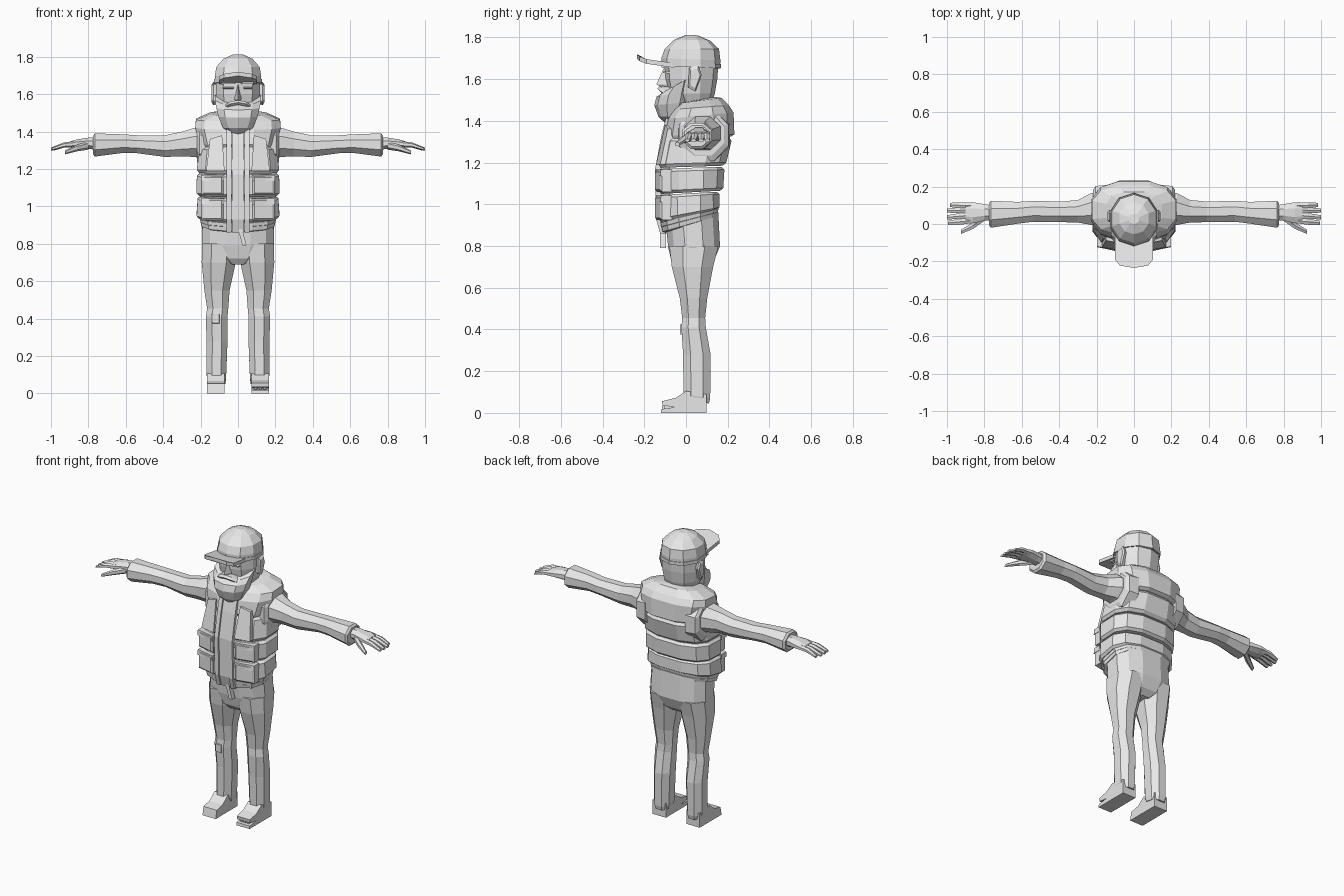
import bpy, bmesh, math

grey = bpy.data.materials.new("plain_grey")
grey.diffuse_color = (0.8, 0.8, 0.8, 1)


def finish(name, bm):
    bmesh.ops.recalc_face_normals(bm, faces=bm.faces)
    me = bpy.data.meshes.new(name)
    bm.to_mesh(me)
    bm.free()
    me.materials.append(grey)
    ob = bpy.data.objects.new(name, me)
    bpy.context.collection.objects.link(ob)
    return ob


def loft(name, rings):
    """Skin a list of equal-length point rings and cap both ends."""
    bm = bmesh.new()
    vs = [[bm.verts.new(p) for p in r] for r in rings]
    n = len(rings[0])
    for a, b in zip(vs, vs[1:]):
        for i in range(n):
            j = (i + 1) % n
            bm.faces.new((a[i], a[j], b[j], b[i]))
    bm.faces.new(vs[0])
    bm.faces.new(vs[-1])
    return finish(name, bm)


def unit_ring(n, p=2.0):
    """Superellipse corner points, scaled to reach exactly +-1."""
    pts = []
    for i in range(n):
        t = 2 * math.pi * (i + 0.5) / n
        c, s = math.cos(t), math.sin(t)
        pts.append((math.copysign(abs(c) ** (2 / p), c), math.copysign(abs(s) ** (2 / p), s)))
    mx = max(abs(q[0]) for q in pts)
    my = max(abs(q[1]) for q in pts)
    return [(a / mx, b / my) for a, b in pts]


def level(zf, zb, yf, yb, x0, x1, n=12, p=2.4):
    """Ring lying across z, sloping from front height zf to back height zb."""
    return [((x0 + x1) / 2 + c * (x1 - x0) / 2, (yf + yb) / 2 + s * (yb - yf) / 2,
             (zf + zb) / 2 + s * (zb - zf) / 2) for c, s in unit_ring(n, p)]


def limb(name, side, sections, n=8):
    """Limb along x from (x, y, z, half depth, half height) sections."""
    return loft(name, [[(side * x, y + c * ry, z + s * rz) for c, s in unit_ring(n)]
                       for x, y, z, ry, rz in sections])


def plate(name, outline, x0, x1):
    """Side outline in (y, z) extruded from x0 to x1."""
    return loft(name, [[(x, y, z) for y, z in outline] for x in (x0, x1)])


def block(name, x0, x1, y0, y1, z0, z1, taper=0.0):
    """Box whose front face is inset by taper."""
    t = taper
    return loft(name, [[(x0, y1, z0), (x1, y1, z0), (x1, y1, z1), (x0, y1, z1)],
                       [(x0 + t, y0, z0 + t), (x1 - t, y0, z0 + t),
                        (x1 - t, y0, z1 - t), (x0 + t, y0, z1 - t)]])


# Padded vest: stacked bands with pinched seams, (zf, zb, yf, yb, half width)
bands = [
    ((.865, .94, -.112, .150, .195), (.895, .965, -.118, .155, .200)),
    ((.890, .96, -.118, .152, .200), (.915, .985, -.122, .157, .205)),
    ((.915, .975, -.132, .162, .222), (1.045, 1.06, -.134, .160, .215)),
    ((1.05, 1.065, -.130, .178, .222), (1.17, 1.18, -.134, .185, .220)),
    ((1.175, 1.185, -.134, .190, .222), (1.32, 1.32, -.105, .222, .205)),
]
for k, (lo, hi) in enumerate(bands):
    e = 0.014
    zs = [0, .12, .88, 1]
    rings = []
    for u in zs:
        zf, zb, yf, yb, w = [a + (b - a) * u for a, b in zip(lo, hi)]
        d = e if u in (0, 1) else 0
        rings.append(level(zf, zb, yf + d, yb - d, -w + d, w - d, 12, 2.7))
    loft(f"vest_band_{k + 1}", rings)

# Shoulder yoke
yoke = [(1.31, 1.325, -.09, .215, .195), (1.33, 1.335, -.10, .232, .205), (1.41, 1.44, -.085, .228, .228),
        (1.455, 1.475, -.055, .205, .225), (1.485, 1.51, -.03, .170, .150), (1.49, 1.515, .0, .14, .09)]
loft("vest_shoulders", [level(a, b, c, d, -w, w, 12, 2.7) for a, b, c, d, w in yoke])

# Shirt front, zip edges and hanging belt end
front = [(-.114, .86), (-.134, .93), (-.138, 1.17), (-.108, 1.33), (-.085, 1.42)]


def front_strip(name, x0, x1, out, depth=.06):
    plate(name, [(y - out, z) for y, z in front] + [(y + depth, z) for y, z in front[::-1]], x0, x1)


front_strip("shirt_front", -.033, .033, .004)
for s, tag in ((-1, "left"), (1, "right")):
    front_strip(f"vest_edge_{tag}", s * .036, s * .062, .010)
loft("belt_end", [[(x, y, z) for x, y in ((a, -.125), (a + .022, -.125), (a + .022, -.095), (a, -.095))]
                  for a, z in ((0.0, .88), (.024, .79))])

# Trousers seat
seat = [(.69, .70, -.045, .10, .07), (.72, .73, -.068, .135, .15), (.79, .80, -.085, .163, .193),
        (.92, .96, -.098, .155, .190)]
loft("trouser_seat", [level(a, b, c, d, -w, w, 12, 2.5) for a, b, c, d, w in seat])

for s, tag in ((-1, "left"), (1, "right")):
    # Trouser leg: (z, front, back, inner, outer)
    leg = [(.065, 0, .11, .068, .160), (.09, -.012, .116, .064, .167), (.28, -.014, .118, .056, .168),
           (.41, -.022, .095, .056, .172), (.455, -.018, .092, .052, .165), (.55, -.03, .102, .045, .180),
           (.70, -.068, .130, .012, .194), (.80, -.080, .155, .004, .192)]
    loft(f"trouser_leg_{tag}", [level(z, z - (.02 if z < .1 else 0), f, b, s * i, s * o, 8, 2.2)
                                for z, f, b, i, o in leg])
    # Shoe, the right one with an open sole at the toe
    x0, x1 = s * .072, s * .165
    if s < 0:
        plate("shoe_left", [(-.12, 0), (.098, 0), (.098, .09), (0, .105), (-.05, .065), (-.11, .052)], x0, x1)
    else:
        plate("shoe_right", [(-.12, 0), (.098, 0), (.098, .09), (0, .105), (-.05, .072), (-.115, .056),
                             (-.112, .035), (-.05, .028), (-.118, .018)], x0, x1)
        for k in range(3):
            block(f"toe_{k + 1}", .085 + k * .024, .105 + k * .024, -.105, -.04, .018, .036, .004)

    # Armhole pad, sleeve and cuff
    limb(f"armhole_pad_{tag}", s, [(.14, .085, 1.33, .125, .13), (.205, .085, 1.33, .118, .122),
                                   (.218, .085, 1.335, .098, .10)])
    limb(f"sleeve_{tag}", s, [(.17, .08, 1.335, .09, .09), (.23, .08, 1.342, .085, .078),
                              (.30, .068, 1.333, .06, .066), (.39, .065, 1.322, .055, .058),
                              (.54, .068, 1.332, .056, .048), (.62, .060, 1.335, .058, .050),
                              (.765, .052, 1.328, .072, .062), (.775, .052, 1.328, .06, .05)])

    # Hand with four fanned fingers and a thumb
    limb(f"palm_{tag}", s, [(.74, .06, 1.335, .038, .034), (.80, .062, 1.337, .044, .030),
                            (.86, .060, 1.335, .056, .023), (.90, .062, 1.330, .052, .016)])
    for k, (ya, yb, tip) in enumerate(((.018, .006, .995), (.048, .036, 1.0), (.075, .072, 1.0), (.098, .102, .985))):
        limb(f"finger_{k + 1}_{tag}", s, [(.87, ya, 1.333, .014, .016), (.93, (ya + yb) / 2, 1.328, .016, .014),
                                          (tip, yb, 1.306, .011, .008)], 6)
    limb(f"thumb_{tag}", s, [(.80, .035, 1.325, .018, .022), (.86, -.008, 1.312, .018, .018),
                             (.925, -.042, 1.288, .011, .010)], 6)

    # Vest pockets and chest panels, with flaps
    for k, (z0, z1) in enumerate(((.925, 1.04), (1.06, 1.165))):
        loft(f"pocket_{k + 1}_{tag}", [
            [(s * (.078 + g), -.142 + d, z0 + g), (s * (.195 - g), -.118 + d, z0 + g),
             (s * (.195 - g), -.118 + d, z1 - g), (s * (.078 + g), -.142 + d, z1 - g)]
            for d, g in ((.05, 0), (.004, 0), (-.006, .01))])
        loft(f"pocket_flap_{k + 1}_{tag}", [
            [(s * .076, -.148 + d, z1 - .03), (s * .198, -.124 + d, z1 - .03),
             (s * .198, -.120 + d, z1 + .002), (s * .076, -.144 + d, z1 + .002)] for d in (.05, 0)])
    loft(f"chest_panel_{tag}", [
        [(s * .072, -.143 + d, 1.19), (s * .17, -.124 + d, 1.19),
         (s * .15, -.088 + d, 1.36), (s * .085, -.100 + d, 1.38)] for d in (.05, 0)])

    # Ear
    loft(f"ear_{tag}", [[(s * x, .045 + (y - .045) * g, 1.605 + (z - 1.605) * g)
                         for y, z in ((.01, 1.56), (.045, 1.54), (.075, 1.62), (.06, 1.665), (.015, 1.655))]
                        for x, g in ((.10, .8), (.132, 1), (.141, .75))])
    # Brow, eyelid and half of the moustache
    block(f"brow_{tag}", s * .018, s * .085, -.118, -.07, 1.652, 1.668, .003)
    block(f"eyelid_{tag}", s * .026, s * .078, -.110, -.07, 1.626, 1.640, .004)
    loft(f"moustache_{tag}", [[(s * x, y + a, z + b) for a, b in ((-.012, 0), (0, h), (.04, h), (.04, -h), (0, -h))]
                              for x, y, z, h in ((0, -.125, 1.555, .012), (.04, -.118, 1.548, .013),
                                                 (.085, -.085, 1.525, .006))])

# Knee patch
block("knee_patch", -.145, -.095, -.028, .01, .37, .43, .006)

# Neck and head
head = [(1.38, -.03, .13, .085), (1.49, -.05, .125, .09), (1.53, -.085, .138, .108), (1.60, -.100, .150, .118),
        (1.67, -.103, .155, .118)]
loft("head", [level(z, z, f, b, -w, w, 10, 2.3) for z, f, b, w in head])

# Beard with raised sideburns
beard = [(1.385, 1.39, -.095, -.045, .032), (1.42, 1.42, -.132, .0, .080), (1.475, 1.49, -.152, .03, .105),
         (1.515, 1.55, -.142, .04, .116), (1.54, 1.62, -.105, .04, .124)]
loft("beard", [level(a, b, c, d, -w, w, 10, 2.2) for a, b, c, d, w in beard])

# Nose
loft("nose", [[(-w, -.07, z), (0, y, z), (w, -.07, z)]
              for z, y, w in ((1.56, -.115, .022), (1.575, -.142, .026), (1.65, -.108, .012))])

# Cap crown, band and curved brim
crown = [(1.668, 1.65, -.118, .163, .124), (1.70, 1.69, -.118, .165, .124), (1.745, 1.745, -.102, .158, .116),
         (1.79, 1.785, -.055, .115, .078), (1.812, 1.81, -.0, .055, .028)]
loft("cap_crown", [level(a, b, c, d, -w, w, 10, 2.1) for a, b, c, d, w in crown])
loft("cap_band", [level(a, a - .012, -.122, .168, -.128, .128, 10, 2.1) for a in (1.664, 1.684)])
brim = [(-.10, -.04), (-.102, -.19), (-.075, -.222), (0, -.235), (.075, -.222), (.102, -.19), (.10, -.04)]
loft("cap_brim", [[(x, y, z - .15 * (y + .12) - 1.6 * x * x) for x, y in brim] for z in (1.680, 1.702)])
